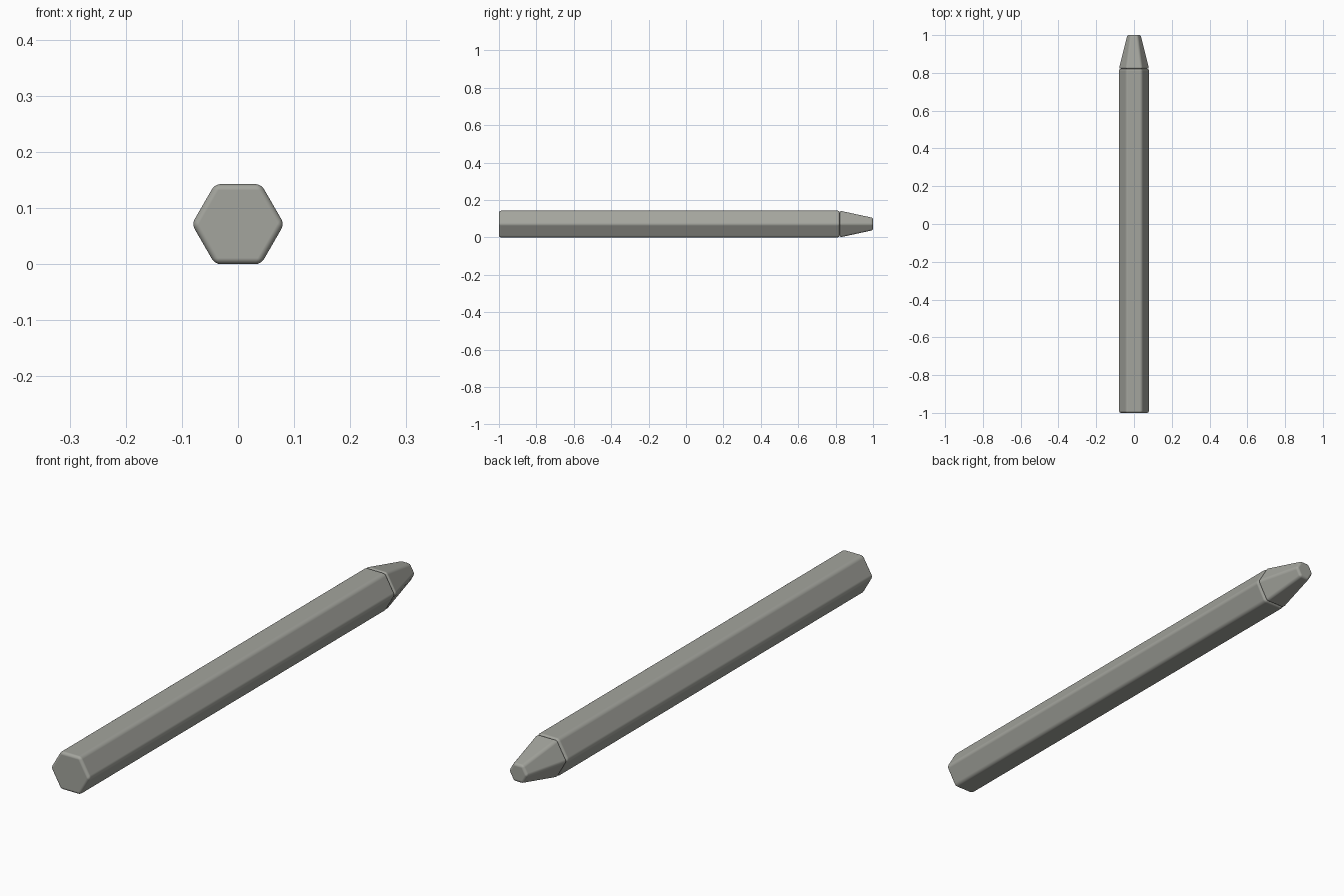
import bpy, bmesh, math
from mathutils import Matrix

cube = bpy.data.objects.get("Cube")
if cube:
    bpy.data.objects.remove(cube, do_unlink=True)

APOTHEM = 0.0713          # half the height across flats
JOINT = 0.822             # where the tip meets the body

grey = bpy.data.materials.new("warm_grey")
grey.use_nodes = True
colour = (0.37, 0.375, 0.34, 1)
grey.diffuse_color = colour
grey.node_tree.nodes["Principled BSDF"].inputs["Base Color"].default_value = colour


def hex_bar(name, y0, y1, apothem0, apothem1, bevel):
    """Rounded hexagonal bar along y, flat side up, tapering between apothems."""
    bm = bmesh.new()
    to_radius = 1 / math.cos(math.pi / 6)
    rings = []
    for y, a in ((y0, apothem0), (y1, apothem1)):
        angles = [i * math.pi / 3 for i in range(6)]
        rings.append([bm.verts.new((a * to_radius * math.cos(t), y,
                                    APOTHEM + a * math.sin(t) * to_radius)) for t in angles])
    bm.faces.new(rings[0])
    bm.faces.new(rings[1][::-1])
    for i in range(6):
        j = (i + 1) % 6
        bm.faces.new((rings[0][i], rings[1][i], rings[1][j], rings[0][j]))
    bmesh.ops.recalc_face_normals(bm, faces=bm.faces)
    mesh = bpy.data.meshes.new(name)
    bm.to_mesh(mesh)
    bm.free()
    mesh.materials.append(grey)
    mesh.shade_smooth()
    obj = bpy.data.objects.new(name, mesh)
    bpy.context.collection.objects.link(obj)
    # soft rounded edges, with flat faces kept flat
    mod = obj.modifiers.new("rounded_edges", 'BEVEL')
    mod.width = bevel
    mod.segments = 4
    mod.limit_method = 'NONE'
    mod.harden_normals = True
    return obj


# Long body, then the tapered tip
hex_bar("body", -1, JOINT, APOTHEM, APOTHEM, 0.011)
hex_bar("tip", JOINT, 1, APOTHEM, 0.033, 0.009)
